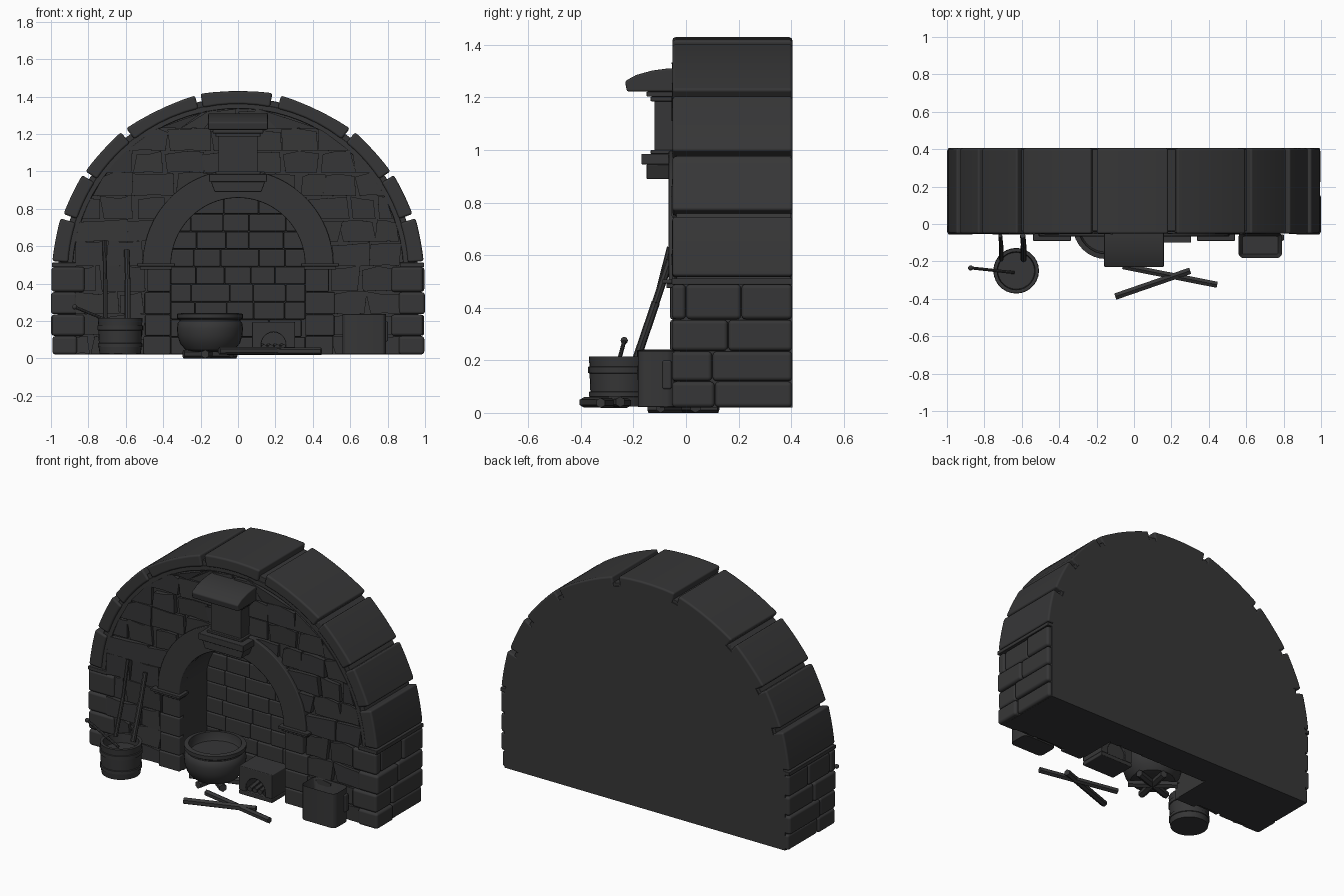
import bpy, bmesh, math, random
from mathutils import Vector, Matrix

if "Cube" in bpy.data.objects:
    bpy.data.objects.remove(bpy.data.objects["Cube"])
random.seed(4)

mat = bpy.data.materials.new("charcoal stone")
mat.diffuse_color = (0.037, 0.037, 0.038, 1)
mat.use_nodes = True
mat.node_tree.nodes["Principled BSDF"].inputs["Base Color"].default_value = mat.diffuse_color

ZC = 0.45          # centre height of the big outer arch
ZN = 0.50          # springing height of the niche arch
NICHE, RING = 0.36, 0.51


def make(name, bm, bevel=0.0, seg=2):
    bmesh.ops.recalc_face_normals(bm, faces=bm.faces)
    me = bpy.data.meshes.new(name)
    bm.to_mesh(me)
    bm.free()
    me.materials.append(mat)
    ob = bpy.data.objects.new(name, me)
    bpy.context.collection.objects.link(ob)
    bpy.ops.object.select_all(action='DESELECT')
    ob.select_set(True)
    bpy.context.view_layer.objects.active = ob
    bpy.ops.object.shade_smooth_by_angle(angle=math.radians(35))
    if bevel:
        m = ob.modifiers.new("bevel", 'BEVEL')
        m.width, m.segments, m.limit_method = bevel, seg, 'ANGLE'
        m.harden_normals = True
    return ob


def prism(bm, pts, y0, y1, front_jitter=0.0):
    """Extrude an outline in x,z from y0 (front) to y1."""
    a = [bm.verts.new((x, y0 + random.uniform(-1, 1) * front_jitter, z)) for x, z in pts]
    b = [bm.verts.new((x, y1, z)) for x, z in pts]
    n = len(pts)
    bm.faces.new(a)
    bm.faces.new(b[::-1])
    for i in range(n):
        bm.faces.new((a[i], b[i], b[(i + 1) % n], a[(i + 1) % n]))


def box(bm, x0, x1, y0, y1, z0, z1):
    prism(bm, [(x0, z0), (x1, z0), (x1, z1), (x0, z1)], y0, y1)


def arc(r, zc, a0, a1, n):
    """Arc points; angles in degrees measured from straight up, clockwise."""
    out = []
    for i in range(n + 1):
        a = math.radians(a0 + (a1 - a0) * i / n)
        out.append((r * math.sin(a), zc + r * math.cos(a)))
    return out


def sector(bm, r0, r1, zc, a0, a1, n, y0, y1):
    prism(bm, arc(r1, zc, a0, a1, n) + arc(r0, zc, a1, a0, n), y0, y1)


def lathe(name, profile, cx, cy, n=28):
    bm = bmesh.new()
    rings = []
    for r, z in profile:
        rings.append([bm.verts.new((cx + r * math.cos(2 * math.pi * i / n),
                                    cy + r * math.sin(2 * math.pi * i / n), z)) for i in range(n)])
    for p, q in zip(rings, rings[1:]):
        for i in range(n):
            bm.faces.new((p[i], p[(i + 1) % n], q[(i + 1) % n], q[i]))
    bm.faces.new(rings[0])
    bm.faces.new(rings[-1])
    return make(name, bm)


def rod(bm, p, q, r, n=8):
    p, q = Vector(p), Vector(q)
    rot = (q - p).to_track_quat('Z', 'Y').to_matrix().to_4x4()
    rot.translation = (p + q) / 2
    bmesh.ops.create_cone(bm, cap_ends=True, segments=n, radius1=r, radius2=r,
                          depth=(q - p).length, matrix=rot)


# core wall: front slab with niche cut out, plain back slab
bm = bmesh.new()
dome = arc(0.925, ZC, 88, -88, 40)
prism(bm, [(NICHE, 0.02), (0.965, 0.02), (0.965, 0.5), (0.92, 0.5)] + dome +
      [(-0.92, 0.5), (-0.965, 0.5), (-0.965, 0.02), (-NICHE, 0.02)] +
      arc(NICHE, ZN, -90, 90, 24), -0.022, 0.22)
prism(bm, [(0.965, 0.02), (0.965, 0.5), (0.92, 0.5)] + dome +
      [(-0.92, 0.5), (-0.965, 0.5), (-0.965, 0.02)], 0.22, 0.405)
make("core_wall", bm)

# big voussoirs around the outer arch, slightly flatter than the arc
bm = bmesh.new()
for a0, a1, r in ((-11.8, 10.8, 0.984), (13.5, 37.5, 0.981), (39.5, 56, 0.982),
                  (57.5, 71, 0.985), (72.5, 86, 0.993)):
    for s in ((1,) if a0 < 0 else (1, -1)):
        am = math.radians((a0 + a1) / 2)
        pts = []
        for x, z in arc(r, ZC, a0, a1, 5) + arc(0.91, ZC, a1, a0, 5):
            pts.append((s * x, z))
        half = math.cos(math.radians((a1 - a0) / 2)) * r
        for i in range(6):      # pull outer points halfway to the chord, then lift
            d = pts[i][0] * s * math.sin(am) + (pts[i][1] - ZC) * math.cos(am)
            k = 0.35 * (half - d) + 0.002
            pts[i] = (pts[i][0] + s * k * math.sin(am), pts[i][1] + k * math.cos(am))
        prism(bm, pts, -0.052, 0.405)
make("outer_arch_stones", bm, 0.012)

# thin trim inside the outer arch, with ledges at its feet
bm = bmesh.new()
sector(bm, 0.885, 0.915, ZC, -87, 87, 40, -0.042, 0.0)
sector(bm, 0.912, 0.945, ZC, -87, 87, 40, -0.038, 0.40)
for s in (1, -1):
    x0, x1 = sorted((s * 0.865, s * 0.995))
    box(bm, x0, x1, -0.055, 0.405, 0.488, 0.512)
make("outer_arch_trim", bm, 0.004)


# rubble stones on the front wall, clamped between niche arch and outer arch
def inner(z):
    return NICHE + 0.03 if z < ZN else math.sqrt(max(0, 0.43 ** 2 - (z - ZN) ** 2))


def outer(z):
    return 0.87 if z < ZN else math.sqrt(max(0.01, 0.89 ** 2 - (z - ZC) ** 2))


bm = bmesh.new()
rows = [0.02, 0.12, 0.235, 0.355, 0.49, 0.62, 0.74, 0.865, 0.99, 1.105, 1.225, 1.335]
for z0, z1 in zip(rows, rows[1:]):
    for s in (1, -1):
        x = 0.0 if z0 > 0.9 else inner(z1) - 0.02
        if z0 < ZN:
            x = 0.5
        while x < outer(z0):
            w = random.uniform(0.12, 0.26)
            if outer(z0) - x - w < 0.08:
                w = outer(z0) - x + 0.01
            j = lambda k=0.018: random.uniform(-k, k)
            cs = [(x + 0.006 + j(), z0 + 0.004), (x + w * 0.5, z0 + 0.002 + abs(j(0.008))),
                  (x + w - 0.006 + j(), z0 + 0.004), (x + w - 0.006 + j(), z1 - 0.006 + j(0.015)),
                  (x + w * 0.45, z1 - 0.003 + j(0.01)), (x + 0.006 + j(), z1 - 0.006 + j(0.015))]
            cs = [(min(max(px, inner(pz)), outer(pz)), pz) for px, pz in cs]
            if max(c[0] for c in cs) - min(c[0] for c in cs) > 0.05:
                prism(bm, [(s * px, pz) for px, pz in cs], random.uniform(-0.052, -0.038), 0.0, 0.006)
            x += w
bmesh.ops.dissolve_degenerate(bm, dist=0.001, edges=bm.edges)
make("rubble_wall_stones", bm, 0.013)

# corner stones running along the sides
bm = bmesh.new()
splits = ([0.11], [0.1], [0.16], [0.0, 0.21])
for s in (1, -1):
    for k, (z0, z1) in enumerate(zip(rows[:4], rows[1:5])):
        ys = [-0.055] + splits[k] + [0.405]
        for ya, yb in zip(ys, ys[1:]):
            x0, x1 = sorted((s * (0.82 if k % 2 else 0.86), s * random.uniform(0.985, 1.0)))
            box(bm, x0, x1, ya + 0.001, yb - 0.001, z0 + 0.001, z1 - 0.001)
make("corner_stones", bm, 0.016, 3)

# niche arch ring, pillars and capitals
bm = bmesh.new()
sector(bm, NICHE - 0.002, RING, ZN, -90, 90, 40, -0.066, 0.0)
make("niche_arch_ring", bm, 0.006)
bm = bmesh.new()
for s in (1, -1):
    for z0, z1 in zip(rows[:4], rows[1:5]):
        x0, x1 = sorted((s * (NICHE + 0.001), s * random.uniform(0.47, 0.52)))
        box(bm, x0, x1, -0.06, 0.0, z0 + 0.001, z1 - 0.001)
make("niche_pillars", bm, 0.008)
bm = bmesh.new()
for s in (1, -1):
    for e, z0, z1 in ((0.0, 0.475, 0.492), (0.015, 0.492, 0.508)):
        x0, x1 = sorted((s * (0.352 - e), s * (0.525 + e)))
        box(bm, x0, x1, -0.075 - e, 0.0, z0, z1)
make("niche_capitals", bm, 0.003)

# bricks on the back of the niche
bm = bmesh.new()
for r in range(9):
    z0, z1 = 0.02 + r * 0.094, 0.02 + (r + 1) * 0.094
    half = NICHE if z0 < ZN else math.sqrt(max(0.005, NICHE ** 2 - (z0 - ZN) ** 2))
    x = -half - (r % 2) * 0.07
    while x < half:
        w = random.uniform(0.12, 0.21)
        a, b = max(x, -half), min(x + w, half)
        if b - a > 0.03:
            box(bm, a + 0.001, b - 0.001, random.uniform(0.197, 0.204), 0.23, z0 + 0.001, z1 - 0.001)
        x += w
make("niche_back_bricks", bm, 0.007)

# bracket column above the niche
bm = bmesh.new()
box(bm, -0.105, 0.105, -0.12, 0.0, 0.97, 1.21)
for hw, yf, z0, z1 in ((0.12, -0.135, 1.185, 1.203), (0.135, -0.15, 1.203, 1.222),
                       (0.12, -0.135, 0.985, 1.0), (0.155, -0.17, 0.945, 0.985)):
    box(bm, -hw, hw, yf, 0.0, z0, z1)
prism(bm, [(-0.125, 0.89), (0.125, 0.89), (0.145, 0.945), (-0.145, 0.945)], -0.15, 0.0)
make("bracket_column", bm, 0.004)
bm = bmesh.new()
side = [(-0.02, 1.222), (-0.225, 1.222), (-0.232, 1.262), (-0.19, 1.285), (-0.13, 1.302), (-0.07, 1.31), (-0.02, 1.31)]
l = [bm.verts.new((-0.16, y, z)) for y, z in side]
r = [bm.verts.new((0.16, y, z)) for y, z in side]
bm.faces.new(l)
bm.faces.new(r[::-1])
for i in range(7):
    bm.faces.new((l[i], r[i], r[(i + 1) % 7], l[(i + 1) % 7]))
make("bracket_cap", bm, 0.008)

# cauldron on a crossed log stand
lathe("cauldron", [(0.09, 0.035), (0.13, 0.045), (0.16, 0.08), (0.173, 0.12), (0.177, 0.16), (0.172, 0.19),
                   (0.163, 0.2), (0.163, 0.207), (0.177, 0.215), (0.177, 0.238), (0.15, 0.242), (0.145, 0.2),
                   (0.14, 0.19)], -0.15, -0.01, 32)
bm = bmesh.new()
for k in range(3):
    a = math.radians(20 + 60 * k)
    dx, dy = 0.15 * math.cos(a), 0.135 * math.sin(a)
    rod(bm, (-0.15 - dx, -0.01 - dy, 0.023), (-0.15 + dx, -0.01 + dy, 0.023), 0.023, 6)
make("cauldron_stand", bm)

# wooden bucket with hoops, ladle and leaning poles
lathe("bucket", [(0.11, 0.025), (0.115, 0.06), (0.119, 0.062), (0.119, 0.08), (0.114, 0.082), (0.117, 0.15),
                 (0.122, 0.152), (0.122, 0.175), (0.117, 0.177), (0.12, 0.215), (0.102, 0.215), (0.098, 0.16)],
      -0.63, -0.25)
bm = bmesh.new()
rod(bm, (-0.64, -0.26, 0.18), (-0.87, -0.235, 0.273), 0.008)
bmesh.ops.create_icosphere(bm, subdivisions=2, radius=0.014,
                           matrix=Matrix.Translation((-0.873, -0.235, 0.275)))
make("ladle", bm)
bm = bmesh.new()
for x, top, w in ((-0.71, 0.63, 0.012), (-0.59, 0.58, 0.016)):
    rod(bm, (x, -0.19, 0.2), (x, -0.115, 0.42), w)
    rod(bm, (x, -0.115, 0.42), (x - 0.005, -0.062, top), w * 0.9)
make("leaning_poles", bm)

# small stove with an arched mouth
bm = bmesh.new()
mouth = [(0.19 + x, z) for x, z in arc(0.065, 0.075, -90, 90, 10)]
prism(bm, [(0.255, 0.045), (0.305, 0.045), (0.305, 0.195), (0.075, 0.195), (0.075, 0.045), (0.125, 0.045)] + mouth,
      -0.1, 0.07)
box(bm, 0.075, 0.305, -0.1, 0.07, 0.02, 0.045)
box(bm, 0.08, 0.30, 0.03, 0.06, 0.04, 0.19)
make("small_stove", bm, 0.005)
bm = bmesh.new()
for x in (0.14, 0.175, 0.21, 0.245):
    rod(bm, (x, -0.085, 0.06), (x - 0.01, 0.02, 0.065), 0.016, 6)
make("stove_logs", bm)

# open stone trough on the right with side handle
bm = bmesh.new()
bmesh.ops.create_cube(bm, size=1)
for v in bm.verts:
    v.co = Vector((0.675 + v.co.x * 0.235, -0.113 + v.co.y * 0.14, 0.13 + v.co.z * 0.215))
up = [e for e in bm.edges if abs(e.verts[0].co.z - e.verts[1].co.z) > 0.1]
bmesh.ops.bevel(bm, geom=up, offset=0.03, segments=3, profile=0.5, affect='EDGES')
bm.normal_update()
top = [f for f in bm.faces if f.normal.z > 0.9]
bmesh.ops.inset_region(bm, faces=top, thickness=0.022)
for v in top[0].verts:
    v.co.z -= 0.09
make("trough", bm, 0.004)
bm = bmesh.new()
box(bm, 0.78, 0.802, -0.09, -0.055, 0.09, 0.2)
make("trough_handle", bm, 0.008)

# loose firewood on the floor
bm = bmesh.new()
rod(bm, (-0.1, -0.388, 0.04), (0.3, -0.25, 0.042), 0.02, 6)
rod(bm, (-0.06, -0.225, 0.038), (0.445, -0.325, 0.038), 0.019, 6)
make("firewood", bm)
